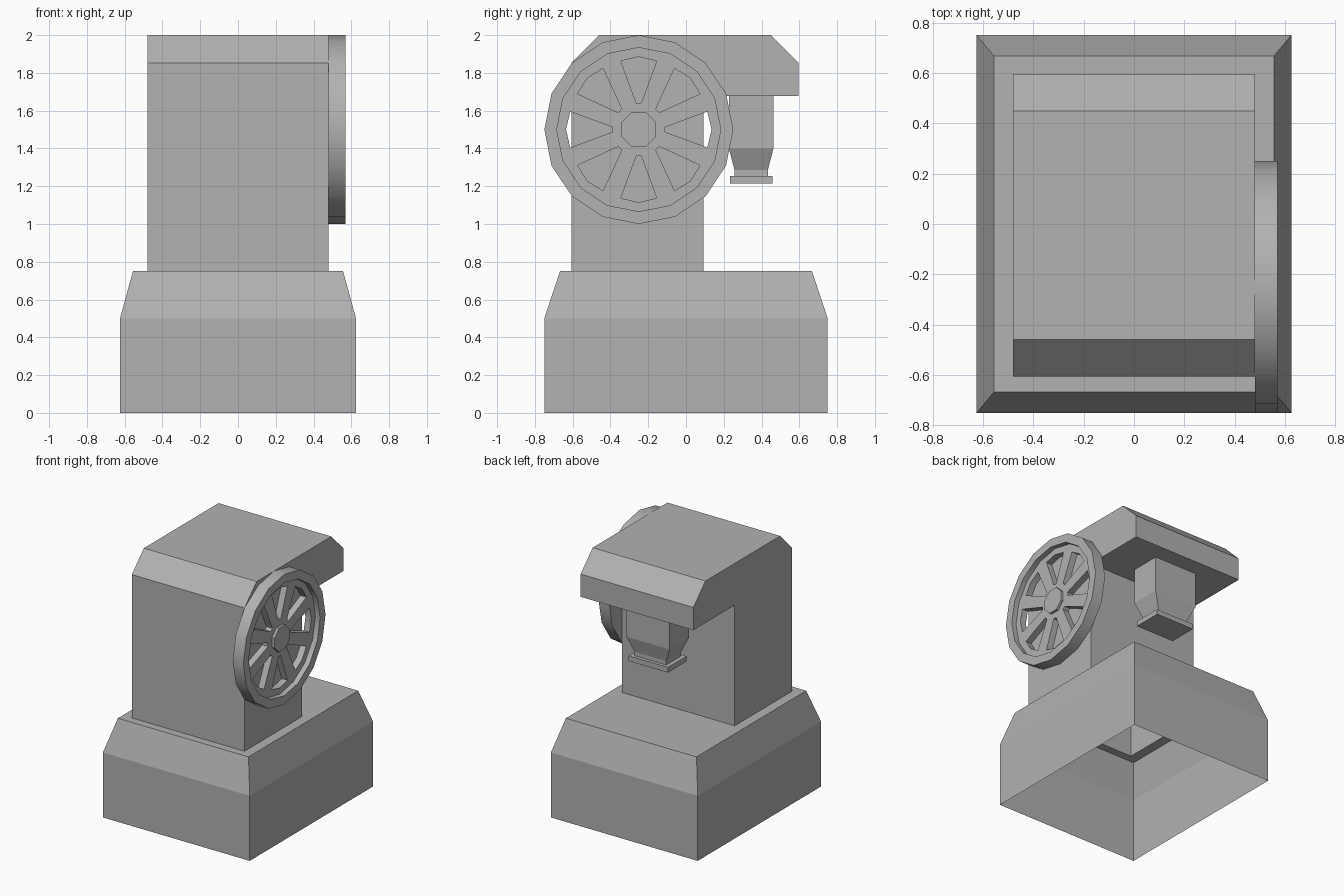
import bpy, bmesh
from math import sin, cos, pi, radians

if "Cube" in bpy.data.objects:
    bpy.data.objects.remove(bpy.data.objects["Cube"])

grey = bpy.data.materials.new("dark_grey")
grey.diffuse_color = (0.445, 0.445, 0.445, 1)
grey.use_nodes = True
grey.node_tree.nodes["Principled BSDF"].inputs["Base Color"].default_value = grey.diffuse_color


def finish(name, bm):
    bmesh.ops.remove_doubles(bm, verts=bm.verts, dist=0.0005)
    bmesh.ops.recalc_face_normals(bm, faces=bm.faces)
    me = bpy.data.meshes.new(name)
    bm.to_mesh(me)
    bm.free()
    me.materials.append(grey)
    ob = bpy.data.objects.new(name, me)
    bpy.context.collection.objects.link(ob)
    return ob


def rect(hx, y0, y1, z):
    return [(-hx, y0, z), (hx, y0, z), (hx, y1, z), (-hx, y1, z)]


def loft(bm, loops, caps=(False, False)):
    rings = [[bm.verts.new(p) for p in lp] for lp in loops]
    for a, b in zip(rings, rings[1:]):
        n = len(a)
        for i in range(n):
            bm.faces.new((a[i], a[(i + 1) % n], b[(i + 1) % n], b[i]))
    for flag, ring in zip(caps, (rings[0], rings[-1])):
        if flag:
            bm.faces.new(ring)


# Hollow base, open underneath, its top pierced where the column rises
bm = bmesh.new()
loft(bm, [rect(0.625, -0.75, 0.75, 0), rect(0.625, -0.75, 0.75, 0.5),
          rect(0.556, -0.667, 0.667, 0.75), rect(0.48, -0.606, 0.093, 0.75)])
finish("base", bm)

# Column with overhanging head: side profile across the width, bottom left open
profile = [(-0.606, 0.75), (-0.606, 1.853), (-0.459, 2), (0.449, 2),
           (0.596, 1.853), (0.596, 1.678), (0.093, 1.678), (0.093, 0.75)]
bm = bmesh.new()
left, right = ([bm.verts.new((x, y, z)) for y, z in profile] for x in (-0.48, 0.48))
bm.faces.new(left)
bm.faces.new(right)
for i in range(len(profile) - 1):
    bm.faces.new((left[i], left[i + 1], right[i + 1], right[i]))
finish("column_and_head", bm)

# Press ram with tapered end and foot plate
Y = 0.345
bm = bmesh.new()
loft(bm, [rect(hx, Y - hy, Y + hy, z) for hx, hy, z in
          [(0.185, 0.118, 1.678), (0.185, 0.118, 1.4),
           (0.135, 0.088, 1.285), (0.135, 0.088, 1.255)]])
finish("press_ram", bm)
bm = bmesh.new()
loft(bm, [rect(0.167, Y - 0.113, Y + 0.113, z) for z in (1.255, 1.215)], (True, True))
finish("press_foot", bm)

# Flywheel
CY, CZ = -0.25, 1.5
BACK, PLATE, HUB, FRONT = 0.48, 0.53, 0.55, 0.57


def polar(x, radius, angle):
    return (x, CY + radius * cos(angle), CZ + radius * sin(angle))


def ring(x, radius, n=16, offset=0.0):
    return [polar(x, radius, offset + 2 * pi * i / n) for i in range(n)]


# Rim
bm = bmesh.new()
loft(bm, [ring(BACK, 0.5), ring(FRONT, 0.5), ring(FRONT, 0.434), ring(PLATE, 0.434)])

# Spoked plate: eight sectors, each with a tapered window
window = [(0.363, -0.095), (0.385, 0), (0.363, 0.095), (0.14, 0.013), (0.14, -0.013)]
for k in range(8):
    a = k * pi / 4
    sides = []
    for x, r in ((PLATE, 0.434), (BACK, 0.5)):
        lo, mid, hi = (bm.verts.new(polar(x, r, a + d * pi / 8)) for d in (-1, 0, 1))
        c = bm.verts.new((x, CY, CZ))
        w = [bm.verts.new((x, CY + u * cos(a) - t * sin(a), CZ + u * sin(a) + t * cos(a)))
             for u, t in window]
        bm.faces.new((c, lo, mid, w[1], w[0], w[4]))
        bm.faces.new((c, w[3], w[2], w[1], mid, hi))
        bm.faces.new((c, w[4], w[3]))
        sides.append(w)
    f, b = sides
    for i in range(5):
        j = (i + 1) % 5
        bm.faces.new((f[i], f[j], b[j], b[i]))
wheel = finish("flywheel", bm)

# Smooth rim, keeping its edges sharp
bpy.context.view_layer.objects.active = wheel
wheel.select_set(True)
bpy.ops.object.shade_smooth_by_angle(angle=radians(30))

# Octagonal hub
bm = bmesh.new()
loft(bm, [ring(x, 0.099, 8, radians(22.5)) for x in (PLATE, HUB)], (False, True))
finish("flywheel_hub", bm)
